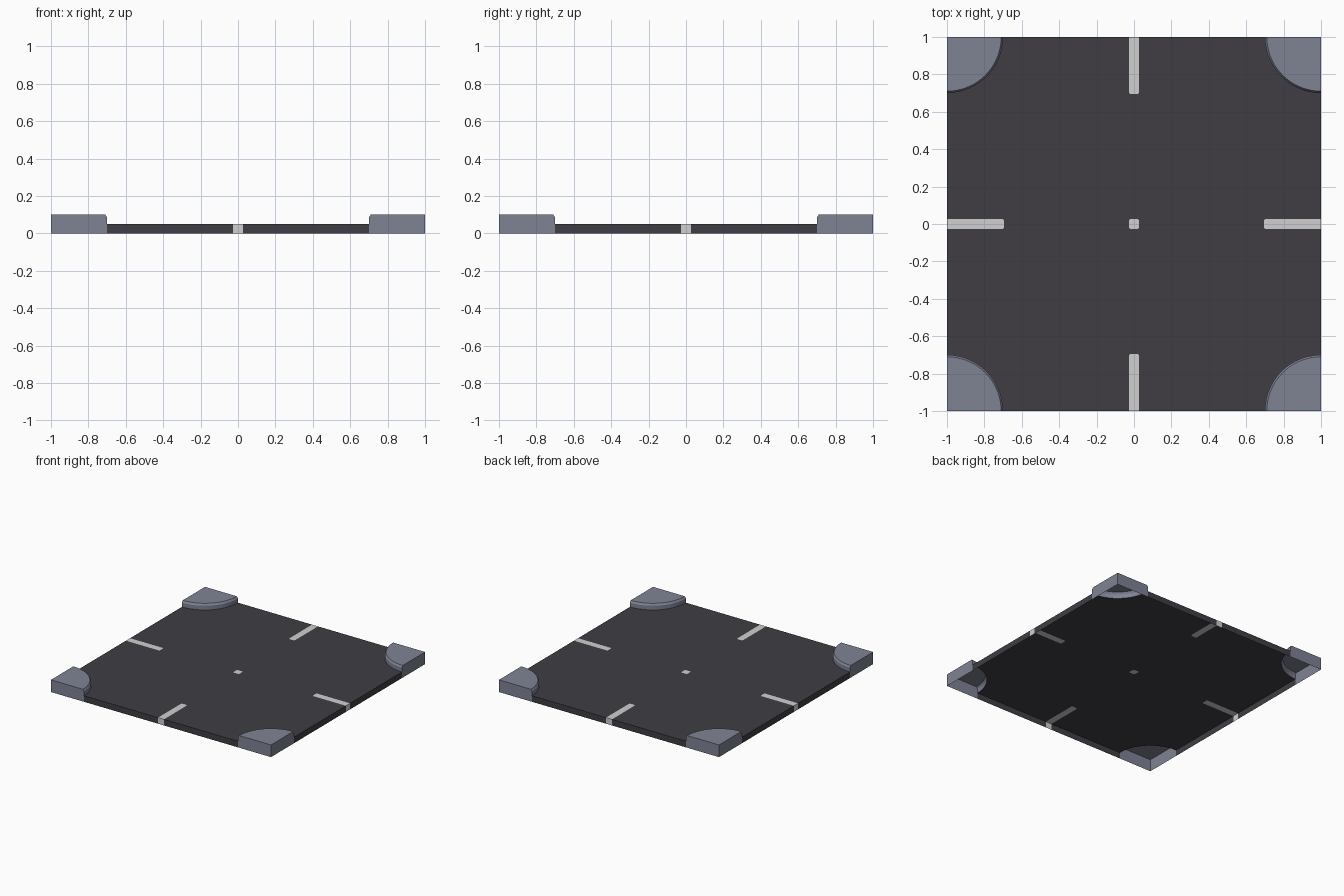
import bpy, bmesh, math
from mathutils import Vector

if "Cube" in bpy.data.objects:
    bpy.data.objects.remove(bpy.data.objects["Cube"])

ROAD_Z, TOP_Z = 0.05, 0.10      # road height, pavement height
W, C, L = 0.027, 0.008, 0.695   # marking half width, end chamfer, inner end
R, SEG = 0.30, 16               # corner radius and arc steps


def material(name, rgb):
    m = bpy.data.materials.new(name)
    m.diffuse_color = (*rgb, 1)
    m.use_nodes = True
    m.node_tree.nodes["Principled BSDF"].inputs["Base Color"].default_value = m.diffuse_color
    return m


def build(name, mat, faces):
    """Mirror first-quadrant faces (points, outward hint) into all four quadrants."""
    bm = bmesh.new()
    for sx in (1, -1):
        for sy in (1, -1):
            for pts, hint in faces:
                f = bm.faces.new([bm.verts.new((x * sx, y * sy, z)) for x, y, z in pts])
                f.normal_update()
                if f.normal.dot(Vector((hint[0] * sx, hint[1] * sy, hint[2]))) < 0:
                    f.normal_flip()
    bmesh.ops.remove_doubles(bm, verts=bm.verts, dist=1e-5)
    bmesh.ops.triangulate(bm, faces=[f for f in bm.faces if len(f.verts) > 4])
    me = bpy.data.meshes.new(name)
    bm.to_mesh(me)
    bm.free()
    me.materials.append(mat)
    ob = bpy.data.objects.new(name, me)
    bpy.context.collection.objects.link(ob)
    return ob


def cap(pts, z):
    return [(x, y, z) for x, y in pts], (0, 0, 1)


def wall(a, b, z0, z1, hint):
    return [(*a, z0), (*b, z0), (*b, z1), (*a, z1)], hint


def swap(pts):
    return [(y, x) for x, y in pts]


def arc(r):
    return [(1 - r * math.cos(t), 1 - r * math.sin(t))
            for t in (i * math.pi / 2 / SEG for i in range(SEG + 1))]


asphalt = material("asphalt", (0.050, 0.048, 0.056))
paving = material("paving", (0.212, 0.227, 0.296))
paint = material("white_paint", (0.631, 0.631, 0.631))

X, Y = (1, 0, 0), (0, 1, 0)
dot = [(W, 0), (W, W - C), (W - C, W), (0, W)]
dash = [(0, L), (W - C, L), (W, L + C), (W, 1)]

# Road surface with open underside, cut around markings and corners
outline = dot + dash + arc(R) + swap(dash)[::-1]
build("road", asphalt, [
    cap(outline, ROAD_Z),
    wall((W, 1), (1 - R, 1), 0, ROAD_Z, Y),
    wall((1, W), (1, 1 - R), 0, ROAD_Z, X)])

# Painted lines, running down over the tile edge
line = dash + [(0, 1)]
build("lane_lines_front_back", paint, [
    cap(line, ROAD_Z), wall((0, 1), (W, 1), 0, ROAD_Z, Y)])
build("lane_lines_sides", paint, [
    cap(swap(line), ROAD_Z), wall((1, 0), (1, W), 0, ROAD_Z, X)])
build("centre_mark", paint, [cap([(0, 0)] + dot, ROAD_Z)])

# Raised quarter-round pavements with a bevelled kerb
profile = [(R, ROAD_Z), (R, 0.085), (R - 0.010, TOP_Z)]
rt = profile[-1][0]
faces = [cap(arc(rt) + [(1, 1)], TOP_Z)]
for (r0, z0), (r1, z1) in zip(profile, profile[1:]):
    lo, hi = arc(r0), arc(r1)
    for i in range(SEG):
        faces.append(([(*lo[i], z0), (*lo[i + 1], z0), (*hi[i + 1], z1), (*hi[i], z1)],
                      (-1, -1, 0.5)))
side = [(1 - R, 0), (1, 0), (1, TOP_Z), (1 - rt, TOP_Z), (1 - R, 0.085), (1 - R, ROAD_Z)]
faces.append(([(a, 1, z) for a, z in side], Y))
faces.append(([(1, a, z) for a, z in side], X))
pavement = build("corner_pavements", paving, faces)

bpy.context.view_layer.objects.active = pavement
pavement.select_set(True)
bpy.ops.object.shade_smooth_by_angle(angle=math.radians(20))
